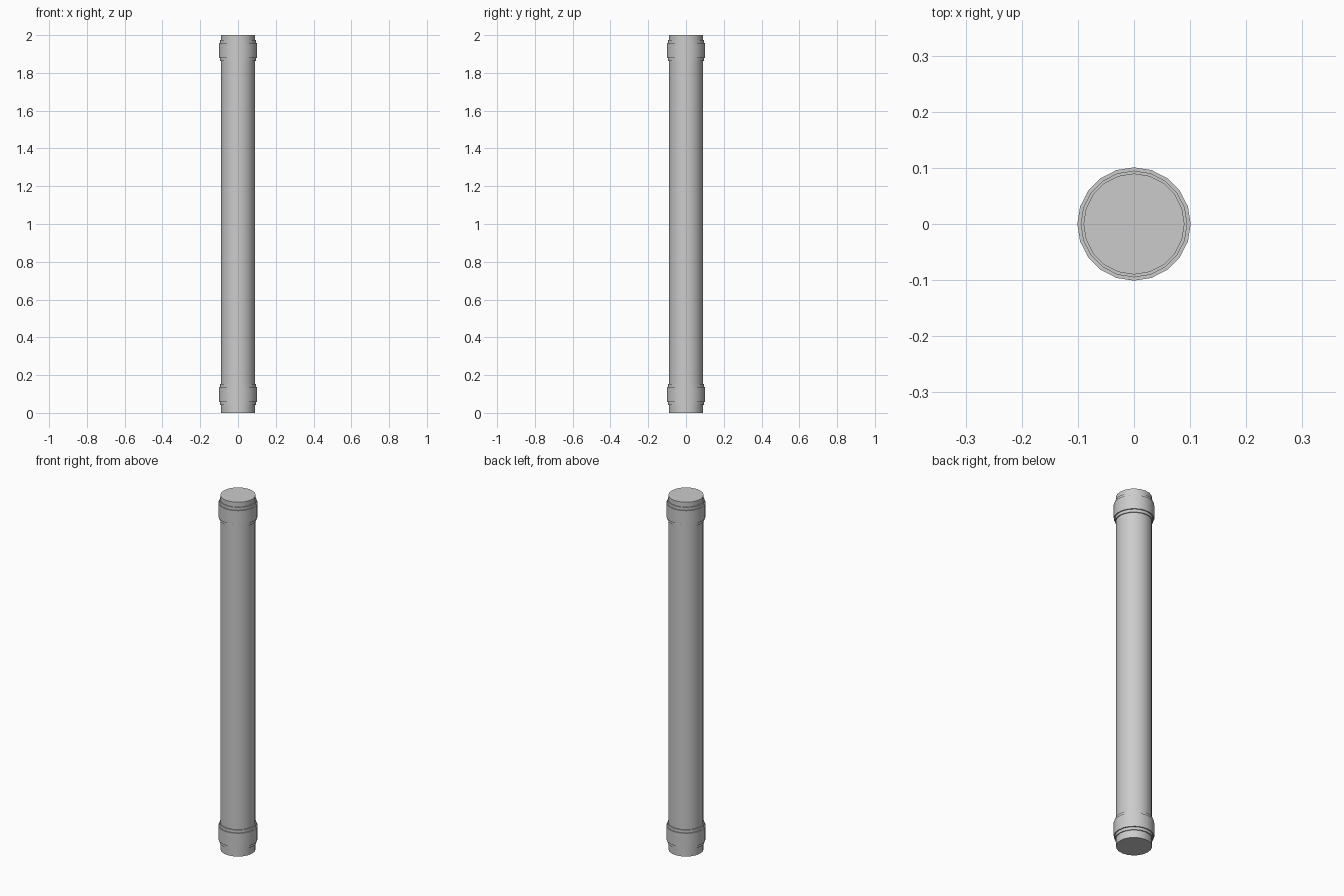
import bpy

if "Cube" in bpy.data.objects:
    bpy.data.objects.remove(bpy.data.objects["Cube"])

SIDES = 20


def cylinder(name, radius, z0, z1):
    bpy.ops.mesh.primitive_cylinder_add(
        vertices=SIDES, radius=radius, depth=z1 - z0, location=(0, 0, (z0 + z1) / 2))
    obj = bpy.context.object
    obj.name = name
    # a vertex lies on each axis, round wall smooth and rims sharp
    bpy.ops.object.shade_smooth_by_angle(angle=0.6)
    return obj


# Main pipe
cylinder("pipe", 0.09, 0, 2)

# Stepped coupling collar near each end: thin lip inside a wider band
for end, z in (("lower", 0.097), ("upper", 1.918)):
    cylinder(end + "_collar_lip", 0.095, z - 0.055, z + 0.055)
    cylinder(end + "_collar_band", 0.101, z - 0.039, z + 0.039)
